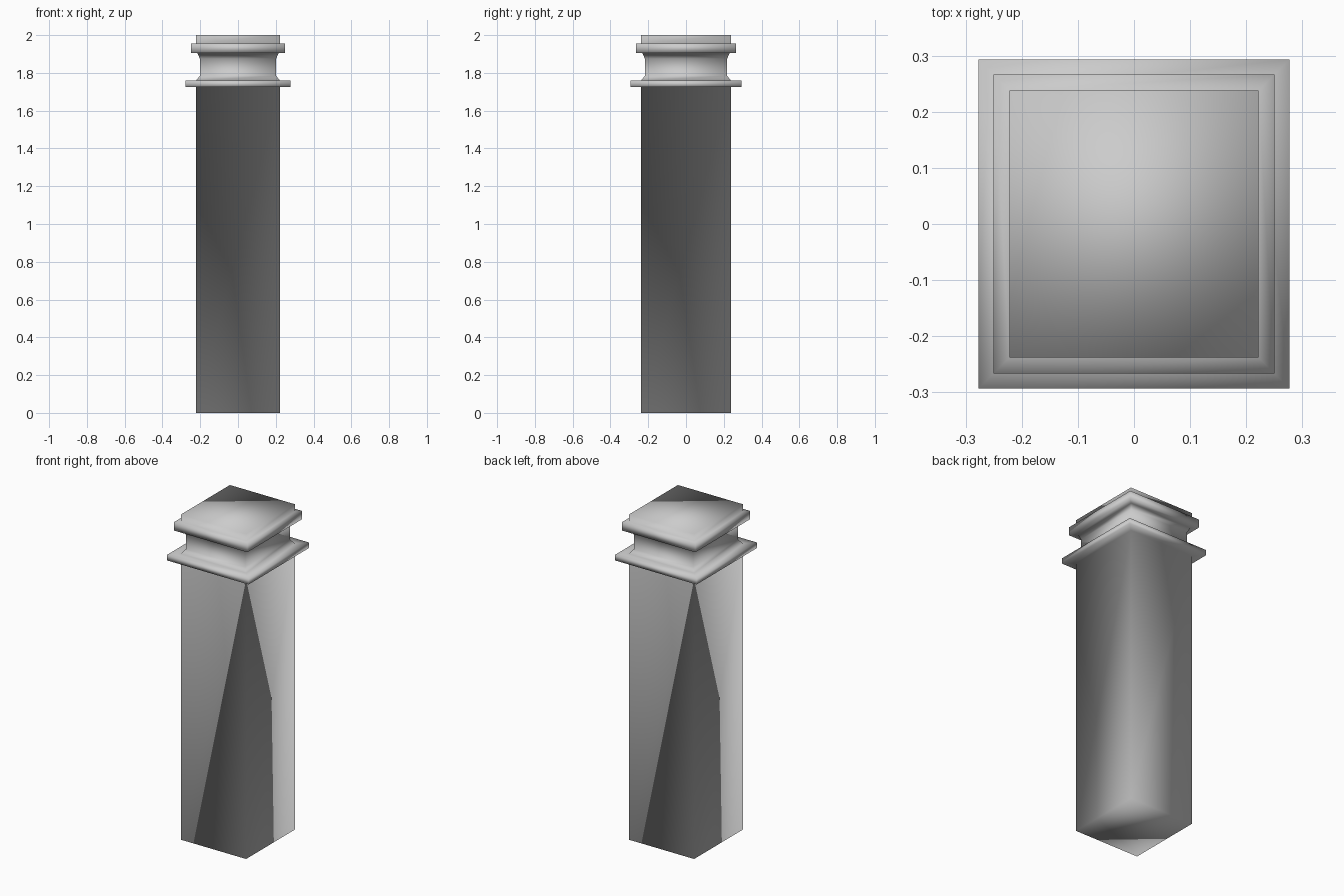
import bpy
import bmesh

cube = bpy.data.objects.get("Cube")
if cube:
    bpy.data.objects.remove(cube, do_unlink=True)

# Plain stone colour
stone = bpy.data.materials.new("grey_stone")
stone.use_nodes = True
grey = (0.6, 0.6, 0.6, 1.0)
stone.diffuse_color = grey
stone.node_tree.nodes["Principled BSDF"].inputs["Base Color"].default_value = grey

# Moulding profile: half width in x, height
DEPTH_EXTRA = 0.016
profile = [
    (0.222, 0.0), (0.222, 1.724),       # shaft
    (0.277, 1.724), (0.277, 1.759),     # lower plate
    (0.222, 1.759), (0.202, 1.785),     # foot of the neck
    (0.202, 1.875), (0.215, 1.905),     # neck flaring out
    (0.250, 1.905), (0.250, 1.956),     # upper slab
    (0.222, 1.956), (0.222, 2.0),       # top block
]

# Sweep the profile round a rectangle as one welded skin
bm = bmesh.new()
corners = [(-1, -1), (1, -1), (1, 1), (-1, 1)]
rings = [[bm.verts.new((sx * w, sy * (w + DEPTH_EXTRA), z)) for sx, sy in corners]
         for w, z in profile]
for low, high in zip(rings, rings[1:]):
    for i in range(4):
        j = (i + 1) % 4
        bm.faces.new((low[i], low[j], high[j], high[i]))
bm.faces.new(rings[0][::-1])
bm.faces.new(rings[-1])
bmesh.ops.recalc_face_normals(bm, faces=bm.faces)

# Soft shading over the whole pillar
for face in bm.faces:
    face.smooth = True
mesh = bpy.data.meshes.new("square_pillar")
bm.to_mesh(mesh)
bm.free()
mesh.materials.append(stone)
pillar = bpy.data.objects.new("square_pillar", mesh)
bpy.context.collection.objects.link(pillar)
